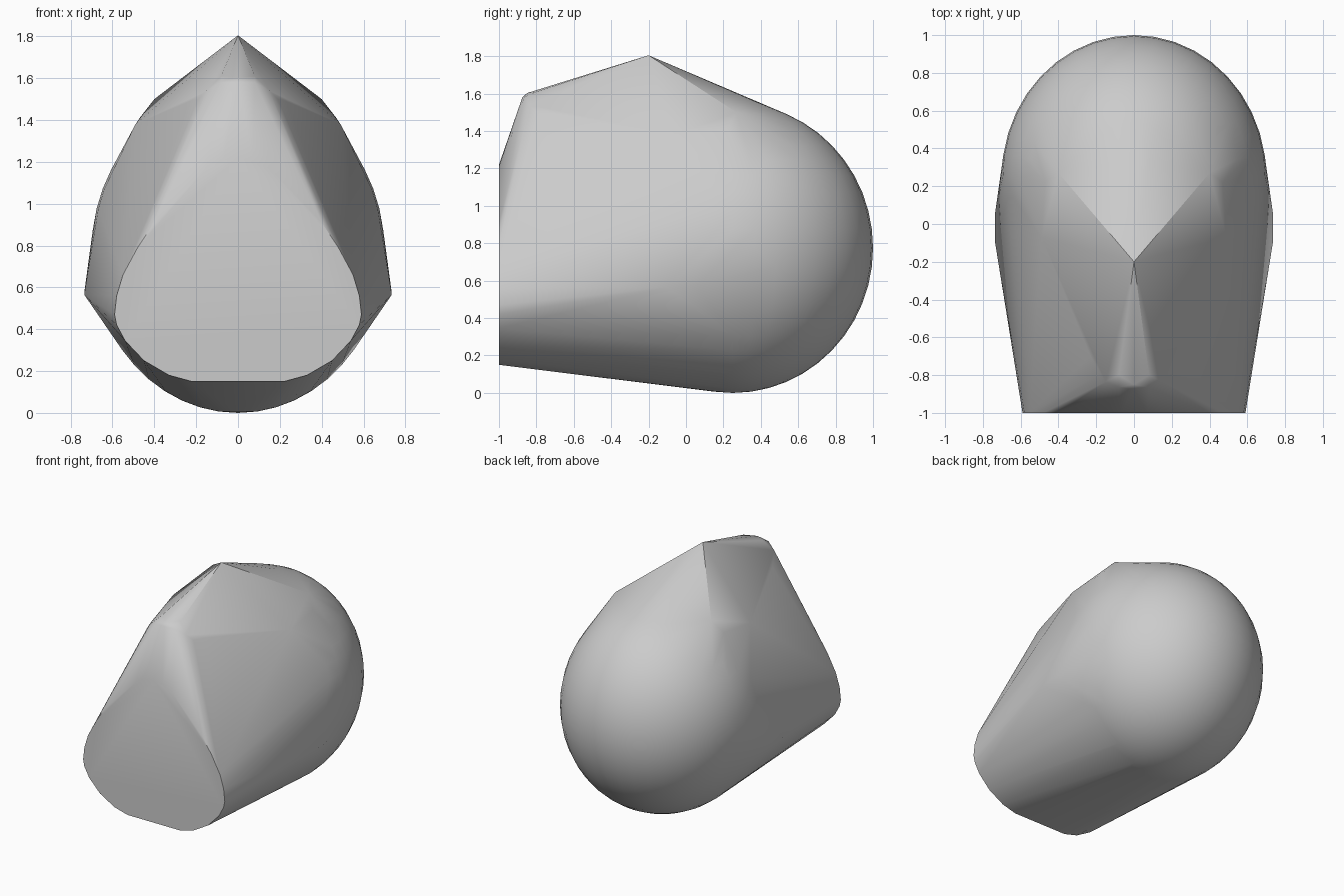
import bpy, bmesh, math
from mathutils import Matrix

cube = bpy.data.objects.get("Cube")
if cube:
    bpy.data.objects.remove(cube, do_unlink=True)

grey = bpy.data.materials.new("plain grey")
grey.use_nodes = True
colour = (0.6, 0.6, 0.6, 1)
grey.diffuse_color = colour
grey.node_tree.nodes["Principled BSDF"].inputs["Base Color"].default_value = colour

bm = bmesh.new()

# rounded back: an ellipsoid
place = Matrix.Translation((0, 0.25, 0.775)) @ Matrix.Diagonal((0.7, 0.75, 0.775, 1))
bmesh.ops.create_uvsphere(bm, u_segments=40, v_segments=24, radius=1, matrix=place)


def mirrored(points):
    for x, y, z in points:
        for side in ((1, -1) if x else (1,)):
            bm.verts.new((side * x, y, z))


# flat front end: half outline
outline = [(0.22, 0.15), (0.33, 0.18), (0.45, 0.25), (0.54, 0.345), (0.58, 0.42),
           (0.59, 0.47), (0.58, 0.56), (0.55, 0.66), (0.48, 0.79), (0.4, 0.91),
           (0.15, 1.17), (0.07, 1.21), (0, 1.22)]
mirrored([(x, -1, z) for x, z in outline])

# brow above the front end
mirrored([(0, -0.875, 1.58), (0.08, -0.865, 1.58), (0, -0.85, 1.603),
          (0.15, -0.835, 1.54), (0.19, -0.8, 1.5), (0.08, -0.8, 1.61), (0.23, -0.7, 1.49)])
# peak and the ridge behind it
mirrored([(0, -0.2, 1.805), (0.08, 0.33, 1.575)])
# shoulder crests
mirrored([(0.4, 0.27, 1.5), (0.47, 0.22, 1.41), (0.49, -0.07, 1.38)])
# side corners
mirrored([(0.735, -0.1, 0.565), (0.735, 0.06, 0.575)])

# wrap everything in one taut skin
hull = bmesh.ops.convex_hull(bm, input=bm.verts[:])
skin = {f for f in hull["geom"] if isinstance(f, bmesh.types.BMFace)}
bmesh.ops.delete(bm, geom=[f for f in bm.faces if f not in skin], context='FACES')
bmesh.ops.delete(bm, geom=[v for v in bm.verts if not v.link_faces], context='VERTS')
bmesh.ops.dissolve_limit(bm, angle_limit=math.radians(0.2), verts=bm.verts[:], edges=bm.edges[:])
bmesh.ops.recalc_face_normals(bm, faces=bm.faces[:])

mesh = bpy.data.meshes.new("hull_body")
bm.to_mesh(mesh)
bm.free()
mesh.materials.append(grey)
body = bpy.data.objects.new("hull_body", mesh)
bpy.context.collection.objects.link(body)

bpy.ops.object.select_all(action='DESELECT')
body.select_set(True)
bpy.context.view_layer.objects.active = body
bpy.ops.object.shade_smooth_by_angle(angle=math.radians(35))
